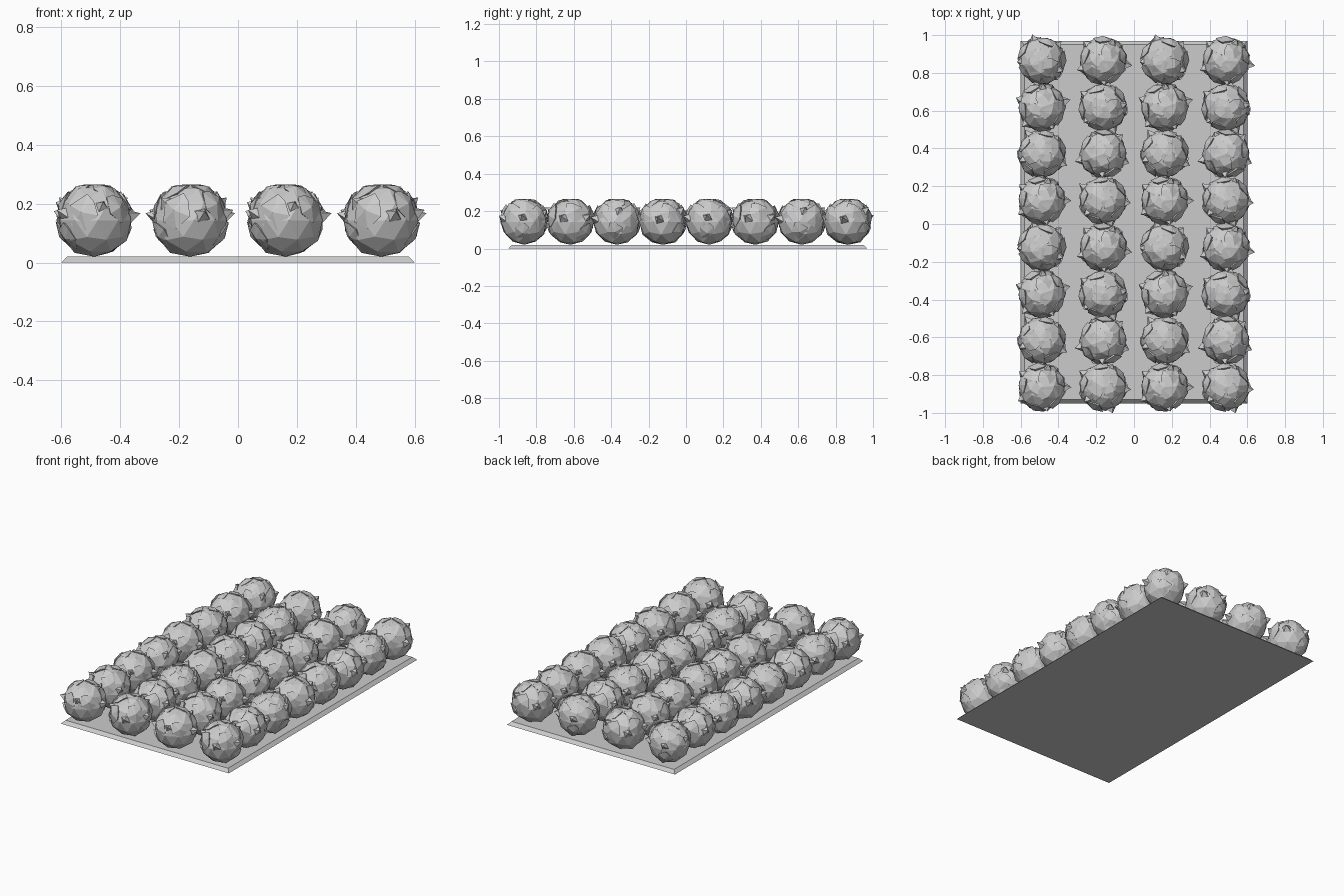
import bpy, bmesh, math, random
from mathutils import Vector, Matrix

if "Cube" in bpy.data.objects:
    bpy.data.objects.remove(bpy.data.objects["Cube"])

random.seed(4)
grey = bpy.data.materials.new("light_grey")
grey.diffuse_color = (0.6, 0.6, 0.6, 1)
grey.use_nodes = True
grey.node_tree.nodes["Principled BSDF"].inputs["Base Color"].default_value = grey.diffuse_color


def finish(bm, name):
    bmesh.ops.recalc_face_normals(bm, faces=bm.faces)
    me = bpy.data.meshes.new(name)
    bm.to_mesh(me)
    bm.free()
    me.materials.append(grey)
    return me


def place(me, name, loc=(0, 0, 0), yaw=0):
    ob = bpy.data.objects.new(name, me)
    ob.location = loc
    ob.rotation_euler.z = yaw
    bpy.context.collection.objects.link(ob)
    return ob


# tray: thin slab with a chamfered top edge
bm = bmesh.new()
bmesh.ops.create_cube(bm, size=1)
for v in bm.verts:
    top = v.co.z > 0
    v.co = Vector((v.co.x * (1.16 if top else 1.2),
                   v.co.y * (1.88 if top else 1.92) + 0.01,
                   0.02 if top else 0))
place(finish(bm, "tray"), "tray")

# faceted head, shared by every vegetable
R = 0.127


def outward(lon, lat, roll, u, v, r):
    """Point on a sphere of radius r, offset (u, v) from a leaf centre."""
    frame = (Matrix.Rotation(math.radians(lon), 3, 'Z')
             @ Matrix.Rotation(-math.radians(lat), 3, 'Y')
             @ Matrix.Rotation(math.radians(roll), 3, 'X'))
    return frame @ Vector((1, u, v)).normalized() * r


def leaf(bm, lon, lat, roll, size, lift):
    """Closed wedge: lower edge sunk in the head, pointed tip lifted."""
    outline = [(-.45, -.8, 0), (.45, -.8, 0), (.8, .1, .6),
               (.35, .7, .8), (-.1, .95, 1), (-.75, .2, .6)]
    outer = [bm.verts.new(outward(lon, lat, roll, u * size, v * size,
                                  R * .97 + lift * h)) for u, v, h in outline]
    inner = [bm.verts.new(outward(lon, lat, roll, u * size * .85, v * size * .85,
                                  R * .88)) for u, v, h in outline]
    mid = bm.verts.new(outward(lon, lat, roll, 0, 0, R + lift * .6))
    for i in range(6):
        j = (i + 1) % 6
        bm.faces.new((outer[i], outer[j], mid))
        bm.faces.new((inner[i], inner[j], outer[j], outer[i]))


def tip(bm, lon, lat, roll, size, reach):
    """Small curled leaf point: a four sided pyramid."""
    base = [bm.verts.new(outward(lon, lat, roll, u * size, v * size, R * .93))
            for u, v in ((-1, -.8), (1, -1), (.9, .8), (-.8, 1))]
    apex = bm.verts.new(outward(lon, lat, roll, .1 * size, .3 * size, reach))
    for i in range(4):
        bm.faces.new((base[i], base[(i + 1) % 4], apex))


bm = bmesh.new()
bmesh.ops.create_icosphere(bm, subdivisions=2, radius=R)
for v in bm.verts:
    v.co *= random.uniform(.965, 1.03)
for lon, lat, roll, size, lift in (
        (20, 22, 15, .55, .012), (95, 15, -25, .6, .014),
        (170, 25, 30, .55, .012), (245, 12, -15, .6, .013),
        (310, 20, 40, .5, .012), (60, 60, -30, .5, .009),
        (190, 62, 35, .5, .009), (300, 62, 10, .45, .008),
        (55, -25, 20, .5, .009), (205, -28, -20, .5, .009)):
    leaf(bm, lon, lat, roll, size, lift)
for lon, lat, size, reach in ((-5, 5, .22, .158), (68, 28, .2, .148),
                              (140, 8, .22, .15), (205, 10, .2, .152),
                              (278, 22, .2, .146)):
    tip(bm, lon, lat, 20, size, reach)
# level the crown and the resting side
for v in bm.verts:
    v.co.z = max(-.123, min(.122, v.co.z))
head = finish(bm, "cabbage")

# four columns by eight rows, turned in a repeating pattern
TURN = [(265, 355), (20, 300), (130, 200), (5, 150)]
for r in range(8):
    for c in range(4):
        yaw = math.radians(TURN[r % 4][c % 2])
        place(head, f"cabbage_{r}_{c}",
              (-0.488 + c * 0.325, 0.865 - r * 0.247, 0.143), yaw)
